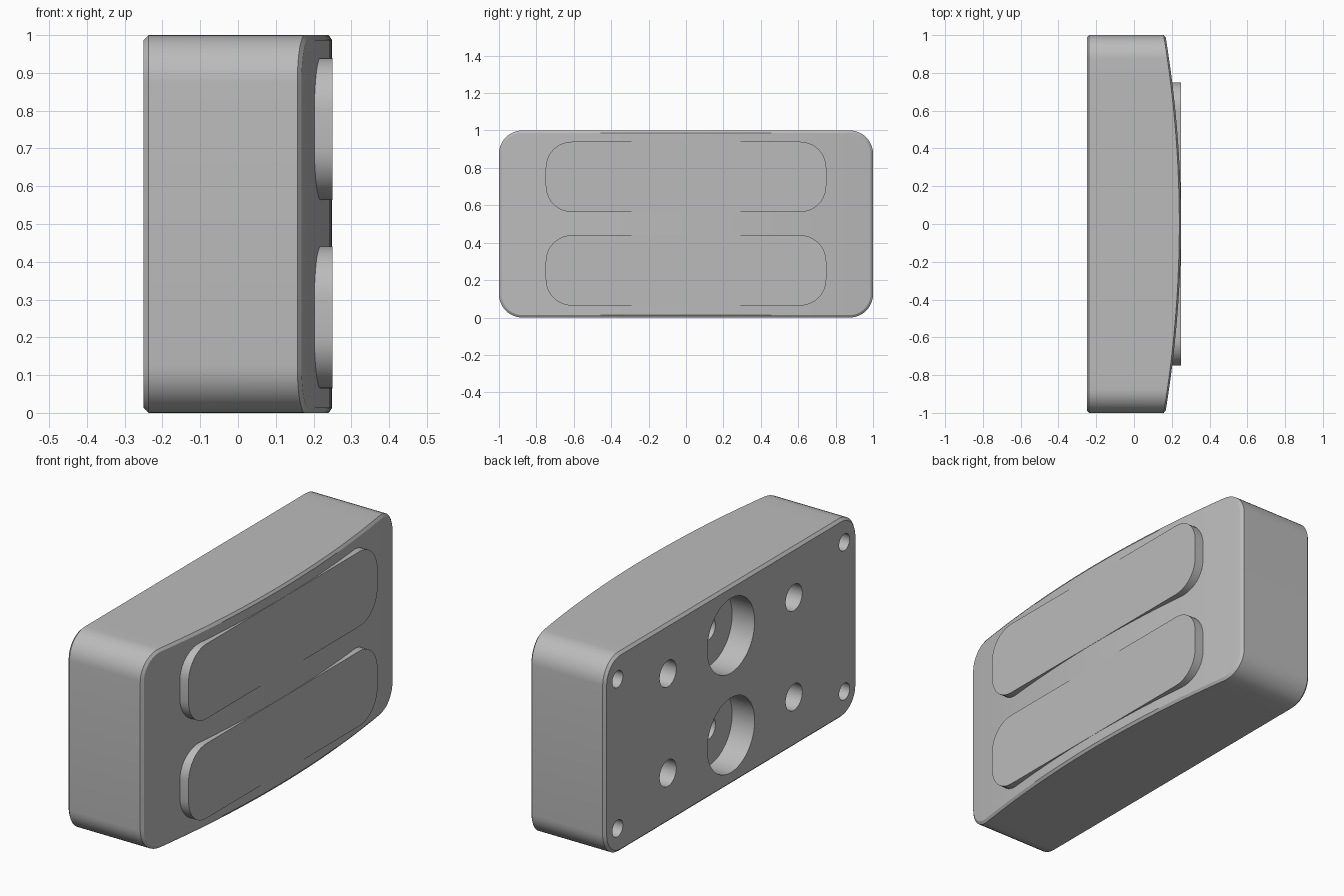
import bpy, bmesh, math

cube = bpy.data.objects.get("Cube")
if cube:
    bpy.data.objects.remove(cube, do_unlink=True)

# One plain grey for every part
grey = bpy.data.materials.new("plain grey")
grey.use_nodes = True
colour = (0.5, 0.5, 0.5, 1)
grey.diffuse_color = colour
grey.node_tree.nodes["Principled BSDF"].inputs["Base Color"].default_value = colour

BACK, CROWN, SAG, CHAMFER = -0.25, 0.249, 0.083, 0.013


def crowned(y):
    """x of the gently bowed face at y."""
    return CROWN - SAG * y * y


def outline(half_y, half_z, radius, inset=0.0, arc=10, straight=24):
    """Upper half of a rounded rectangle, from -y to +y, as (y, z) points."""
    cy, cz, r = half_y - radius, half_z - radius, radius - inset
    corner = [(r * math.sin(a), r * math.cos(a))
              for a in (math.pi / 2 * i / arc for i in range(arc + 1))]
    left = [(-cy - s, cz + c) for s, c in reversed(corner)]
    middle = [(-cy + 2 * cy * i / straight, cz + r) for i in range(1, straight)]
    right = [(cy + s, cz + c) for s, c in corner]
    return left + middle + right


def finish(name, bm):
    bmesh.ops.recalc_face_normals(bm, faces=bm.faces)
    mesh = bpy.data.meshes.new(name)
    bm.to_mesh(mesh)
    bm.free()
    mesh.materials.append(grey)
    obj = bpy.data.objects.new(name, mesh)
    bpy.context.collection.objects.link(obj)
    return obj


def activate(obj):
    bpy.ops.object.select_all(action='DESELECT')
    obj.select_set(True)
    bpy.context.view_layer.objects.active = obj


def bridge(bm, a, b):
    n = len(a)
    for i in range(n):
        j = (i + 1) % n
        bm.faces.new((a[i], a[j], b[j], b[i]))


def loft(name, layers, mid_z):
    """Skin layers of (outline, x rule); the last layer is capped with strips."""
    bm = bmesh.new()
    rings = []
    for points, x_at in layers:
        upper = [bm.verts.new((x_at(y), y, mid_z + z)) for y, z in points]
        lower = [bm.verts.new((x_at(y), y, mid_z - z)) for y, z in points]
        rings.append(upper + lower[::-1])
    for a, b in zip(rings, rings[1:]):
        bridge(bm, a, b)
    bm.faces.new(rings[0])
    top = rings[-1]
    for i in range(len(top) // 2 - 1):
        bm.faces.new((top[i], top[i + 1], top[-2 - i], top[-1 - i]))
    return finish(name, bm)


# Block with chamfered rims and a bowed face
full = outline(1, 0.5, 0.125)
small = outline(1, 0.5, 0.125, CHAMFER)
body = loft("block", [
    (small, lambda y: BACK),
    (full, lambda y: BACK + CHAMFER),
    (full, lambda y: crowned(y) - CHAMFER * 0.7),
    (small, crowned),
], 0.5)

# Two raised flat pads
pads = []
for label, z in (("lower", 0.252), ("upper", 0.752)):
    shape = outline(0.75, 0.188, 0.14)
    pads.append(loft(label + "_pad", [(shape, lambda y: 0.15),
                                      (shape, lambda y: 0.25)], z))


def add_bore(bm, y, z, steps, sides=40):
    """Stepped round solid along x; steps are (x, radius)."""
    rings = [[bm.verts.new((x, y + r * math.cos(2 * math.pi * k / sides),
                            z + r * math.sin(2 * math.pi * k / sides)))
              for k in range(sides)] for x, r in steps]
    for a, b in zip(rings, rings[1:]):
        bridge(bm, a, b)
    bm.faces.new(rings[0])
    bm.faces.new(rings[-1])


# Holes in the flat back: counterbores, mid holes and corner holes
bm = bmesh.new()
outside = BACK - 0.1
for side in (-1, 1):
    add_bore(bm, 0, 0.5 + side * 0.25,
             [(outside, 0.188), (-0.125, 0.188), (-0.125, 0.055), (0.08, 0.055)])
    for end in (-1, 1):
        add_bore(bm, end * 0.5, 0.5 + side * 0.25, [(outside, 0.066), (0.0, 0.066)])
        add_bore(bm, end * 0.9, 0.5 + side * 0.375, [(outside, 0.042), (0.0, 0.042)])
cutter = finish("hole_cutter", bm)
cutter.hide_render = True

cut = body.modifiers.new("holes", 'BOOLEAN')
cut.operation = 'DIFFERENCE'
cut.solver = 'EXACT'
cut.object = cutter
activate(body)
bpy.ops.object.modifier_apply(modifier=cut.name)
bpy.data.objects.remove(cutter, do_unlink=True)

# Smooth the rounded corners and bores, keep the rims crisp
for obj in [body] + pads:
    activate(obj)
    bpy.ops.object.shade_smooth_by_angle(angle=math.radians(25))
